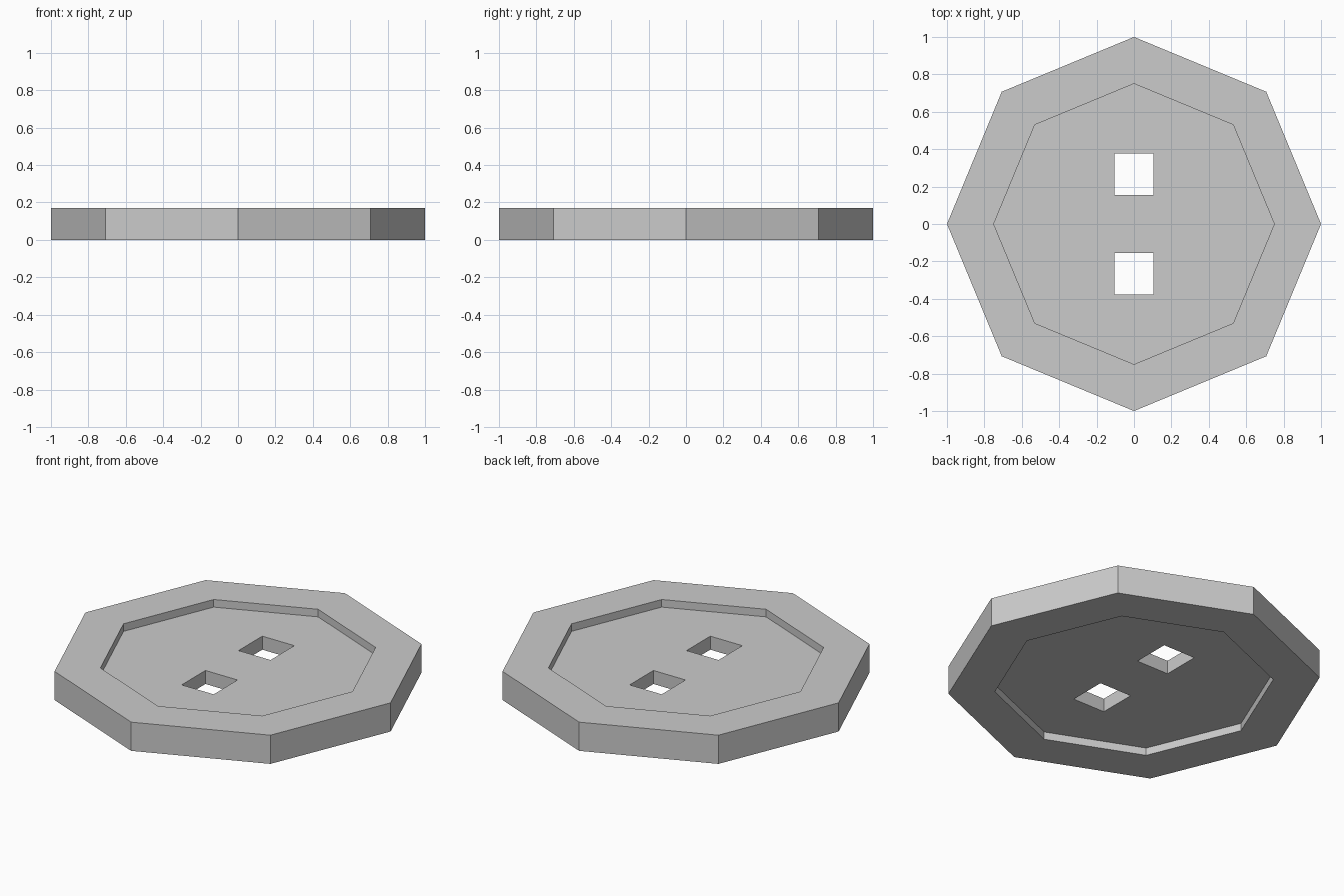
import bpy, bmesh
from math import cos, sin, pi

cube = bpy.data.objects.get("Cube")
if cube:
    bpy.data.objects.remove(cube, do_unlink=True)

SIDES = 8
HEIGHT = 0.17
RIM_RADIUS = 0.75
RECESS = 0.045
HOLE_X, HOLE_Y, HOLE_CENTRE = 0.21, 0.223, 0.266

grey = bpy.data.materials.new("light grey")
grey.use_nodes = True
colour = (0.6, 0.6, 0.6, 1)
grey.diffuse_color = colour
grey.node_tree.nodes["Principled BSDF"].inputs["Base Color"].default_value = colour


def add_object(name, bm):
    bmesh.ops.recalc_face_normals(bm, faces=bm.faces)
    mesh = bpy.data.meshes.new(name)
    bm.to_mesh(mesh)
    bm.free()
    mesh.materials.append(grey)
    obj = bpy.data.objects.new(name, mesh)
    bpy.context.collection.objects.link(obj)
    return obj


# Octagonal disc: raised rim with a recess above and below the web
profile = [(RIM_RADIUS, RECESS), (RIM_RADIUS, 0), (1, 0),
           (1, HEIGHT), (RIM_RADIUS, HEIGHT), (RIM_RADIUS, HEIGHT - RECESS)]
bm = bmesh.new()
rings = [[bm.verts.new((r * cos(2 * pi * i / SIDES), r * sin(2 * pi * i / SIDES), z))
          for i in range(SIDES)] for r, z in profile]
for low, high in zip(rings, rings[1:]):
    for i in range(SIDES):
        j = (i + 1) % SIDES
        bm.faces.new((low[i], low[j], high[j], high[i]))
bm.faces.new(rings[0])
bm.faces.new(rings[-1])
button = add_object("button_disc", bm)

# Two rectangular thread holes
for side in (-1, 1):
    bm = bmesh.new()
    bmesh.ops.create_cube(bm, size=1)
    bmesh.ops.scale(bm, vec=(HOLE_X, HOLE_Y, 1), verts=bm.verts)
    bmesh.ops.translate(bm, vec=(0, side * HOLE_CENTRE, 0), verts=bm.verts)
    cutter = add_object("hole_cutter", bm)
    cutter.hide_render = True
    cut = button.modifiers.new("thread_hole", "BOOLEAN")
    cut.operation = "DIFFERENCE"
    cut.solver = "EXACT"
    cut.object = cutter
    bpy.context.view_layer.objects.active = button
    bpy.ops.object.modifier_apply(modifier=cut.name)
    bpy.data.objects.remove(cutter, do_unlink=True)
